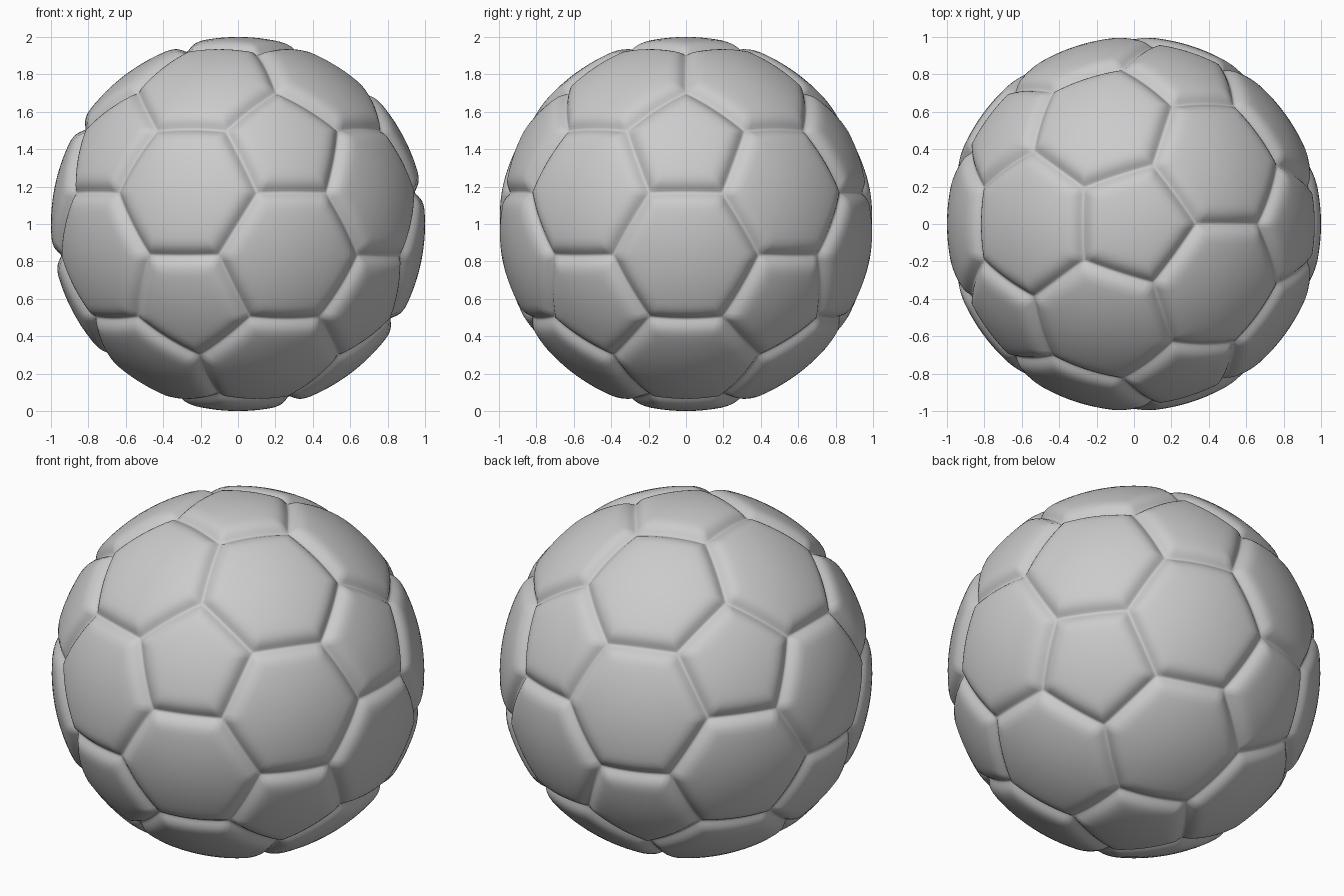
import bpy, bmesh
from math import cos, sin, pi, atan, atan2
from mathutils import Vector
from itertools import combinations

if "Cube" in bpy.data.objects:
    bpy.data.objects.remove(bpy.data.objects["Cube"])

# icosahedron directions: poles plus two rings of five
lat = atan(0.5)
dirs = [Vector((0, 0, 1)), Vector((0, 0, -1))]
for k in range(5):
    for sign, turn in ((1, 0), (-1, pi / 5)):
        a = 2 * pi * k / 5 + turn
        dirs.append(Vector((cos(a) * cos(lat), sin(a) * cos(lat), sign * sin(lat))))


def near(i, j):
    return i != j and dirs[i].dot(dirs[j]) > 0.4


def third(i, j):
    return (dirs[i] * 2 + dirs[j]) / 3


# panel outlines: 12 pentagons and 20 hexagons
ids = range(12)
panels = [[third(i, j) for j in ids if near(i, j)] for i in ids]
for a, b, c in combinations(ids, 3):
    if near(a, b) and near(b, c) and near(a, c):
        panels.append([third(i, j) for i in (a, b, c) for j in (a, b, c) if i != j])

# seam profile: distance from the seam, radius
PROFILE = [(0.11, 1.0), (0.09, 0.9985), (0.07, 0.9955), (0.052, 0.990),
           (0.036, 0.982), (0.022, 0.973), (0.010, 0.9645), (0.0, 0.960)]
STEPS = 12
bm = bmesh.new()


def add_panel(pts):
    mid = sum(pts, Vector()) / len(pts)
    n = mid.normalized()
    u = (pts[0] - mid).normalized()
    w = n.cross(u)
    pts = sorted(pts, key=lambda p: atan2((p - mid).dot(w), (p - mid).dot(u)))
    apothem = ((pts[0] + pts[1]) / 2).angle(mid)
    inner = 1 - PROFILE[0][0] / apothem
    rings = [(inner * k / 6, 1.0) for k in range(1, 6)]
    rings += [(1 - d / apothem, r) for d, r in PROFILE]
    rim = [p.lerp(q, t / STEPS) for p, q in zip(pts, pts[1:] + pts[:1])
           for t in range(STEPS)]
    count = len(rim)
    hub = bm.verts.new(n)
    last = None
    for s, r in rings:
        ring = [bm.verts.new(mid.lerp(p, s).normalized() * r) for p in rim]
        for i in range(count):
            j = (i + 1) % count
            if last is None:
                bm.faces.new((hub, ring[i], ring[j]))
            else:
                bm.faces.new((last[i], ring[i], ring[j], last[j]))
        last = ring


for outline in panels:
    add_panel(outline)

# join panels along the seams and stand the ball on the floor
bmesh.ops.remove_doubles(bm, verts=bm.verts, dist=0.0005)
bmesh.ops.translate(bm, verts=bm.verts, vec=(0, 0, 1))
for f in bm.faces:
    f.smooth = True
mesh = bpy.data.meshes.new("ball_panels")
bm.to_mesh(mesh)
bm.free()
ball = bpy.data.objects.new("ball_panels", mesh)
bpy.context.collection.objects.link(ball)
